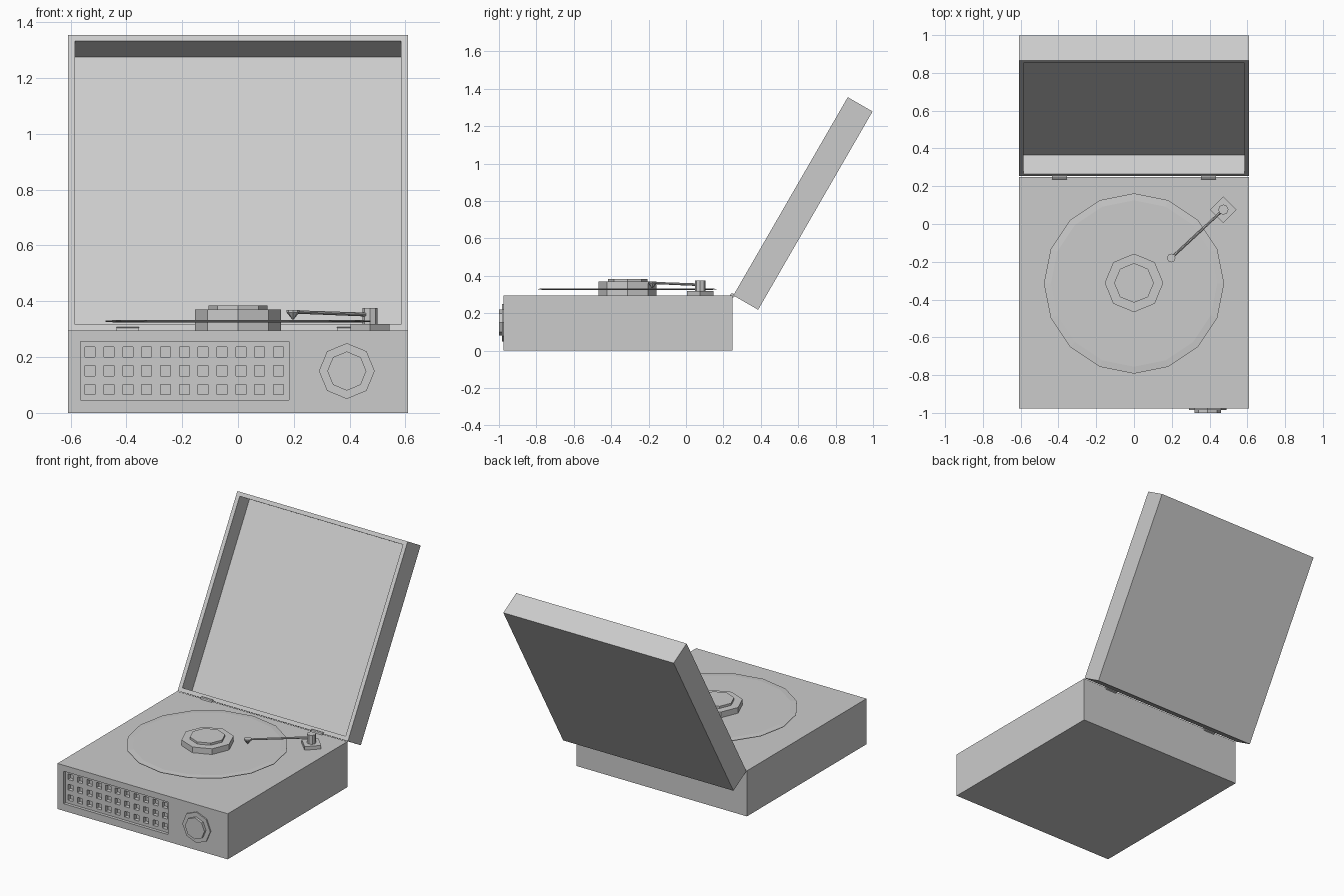
import bpy, bmesh
from math import radians, pi
from mathutils import Vector, Matrix

if "Cube" in bpy.data.objects:
    bpy.data.objects.remove(bpy.data.objects["Cube"])


def finish(bm, name):
    bmesh.ops.recalc_face_normals(bm, faces=bm.faces[:])
    me = bpy.data.meshes.new(name)
    bm.to_mesh(me)
    bm.free()
    ob = bpy.data.objects.new(name, me)
    bpy.context.collection.objects.link(ob)
    return ob


def add_box(bm, lo, hi):
    lo, hi = Vector(lo), Vector(hi)
    m = Matrix.Translation((lo + hi) / 2) @ Matrix.Diagonal((*(hi - lo), 1))
    bmesh.ops.create_cube(bm, size=1, matrix=m)


def box(name, lo, hi):
    bm = bmesh.new()
    add_box(bm, lo, hi)
    return finish(bm, name)


def lathe(name, profile, sides, loc, rot=(0, 0, 0)):
    """Spin (radius, height) points round local z, capped at both ends."""
    bm = bmesh.new()
    rings = []
    for r, h in profile:
        rings.append([bm.verts.new(Matrix.Rotation(2 * pi * i / sides, 3, 'Z') @ Vector((r, 0, h)))
                      for i in range(sides)])
    for a, b in zip(rings, rings[1:]):
        for i in range(sides):
            j = (i + 1) % sides
            bm.faces.new((a[i], a[j], b[j], b[i]))
    bm.faces.new(rings[0])
    bm.faces.new(rings[-1])
    ob = finish(bm, name)
    ob.location, ob.rotation_euler = loc, rot
    return ob


def cut(ob, cutter):
    cutter.hide_render = True
    mod = ob.modifiers.new("cut", 'BOOLEAN')
    mod.operation, mod.solver, mod.object = 'DIFFERENCE', 'EXACT', cutter
    bpy.context.view_layer.objects.active = ob
    bpy.ops.object.modifier_apply(modifier=mod.name)
    bpy.data.objects.remove(cutter)


FRONT, BACK, TOP = -0.976, 0.248, 0.295

# case with recessed speaker grille
case = box("case", (-0.61, FRONT, 0), (0.61, BACK, TOP))
cut(case, box("grille_recess", (-0.565, FRONT - 0.1, 0.046), (0.183, FRONT + 0.02, 0.256)))
bm = bmesh.new()
for i in range(11):
    for z in (0.084, 0.151, 0.218):
        x = -0.53 + i * 0.0675
        add_box(bm, (x - 0.018, FRONT - 0.1, z - 0.018), (x + 0.018, FRONT + 0.045, z + 0.018))
cut(case, finish(bm, "grille_holes"))

# open lid: a hollow tray hinged at the back edge
bm = bmesh.new()
add_box(bm, (-0.61, 0, -0.153), (0.61, 1.224, 0))
bm.normal_update()
inner = max(bm.faces, key=lambda f: f.calc_center_median().z)
bmesh.ops.inset_region(bm, faces=[inner], thickness=0.036)
ext = bmesh.ops.extrude_discrete_faces(bm, faces=[inner])
bmesh.ops.translate(bm, vec=(0, 0, -0.115), verts=ext["faces"][0].verts[:])
lid = finish(bm, "lid")
lid.location = (0, 0.253, TOP)
lid.rotation_euler.x = radians(60)

# hinges
for side in (-1, 1):
    lathe("hinge", [(0.012, -0.04), (0.012, 0.04)], 8, (side * 0.395, BACK, TOP), (0, radians(90), 0))

# record and centre hub
lathe("record", [(0.44, 0.324), (0.477, 0.327), (0.477, 0.330), (0.44, 0.333)], 16, (0, -0.315, 0))
lathe("hub", [(0.155, 0.29), (0.155, 0.37)], 8, (0, -0.312, 0))
lathe("hub_cap", [(0.105, 0.365), (0.105, 0.384)], 8, (0, -0.312, 0))

# tone arm
pivot, tip = Vector((0.473, 0.076, 0.352)), Vector((0.197, -0.18, 0.362))
lathe("arm_base", [(0.07, 0.29), (0.07, 0.318)], 4, (pivot.x, pivot.y, 0))
lathe("arm_post", [(0.027, 0.315), (0.027, 0.376)], 8, (pivot.x, pivot.y, 0))
d = tip - pivot
lathe("tone_arm", [(0.007, 0), (0.006, d.length)], 8, pivot, d.to_track_quat('Z', 'Y').to_euler())
lathe("needle_head", [(0.003, 0.335), (0.023, 0.360), (0.023, 0.368)], 8, (tip.x, tip.y, 0))

# volume knob
lathe("knob", [(0.1, -0.01), (0.1, 0.008), (0.07, 0.008), (0.07, 0.024)], 8,
      (0.39, FRONT, 0.15), (radians(90), 0, 0))
